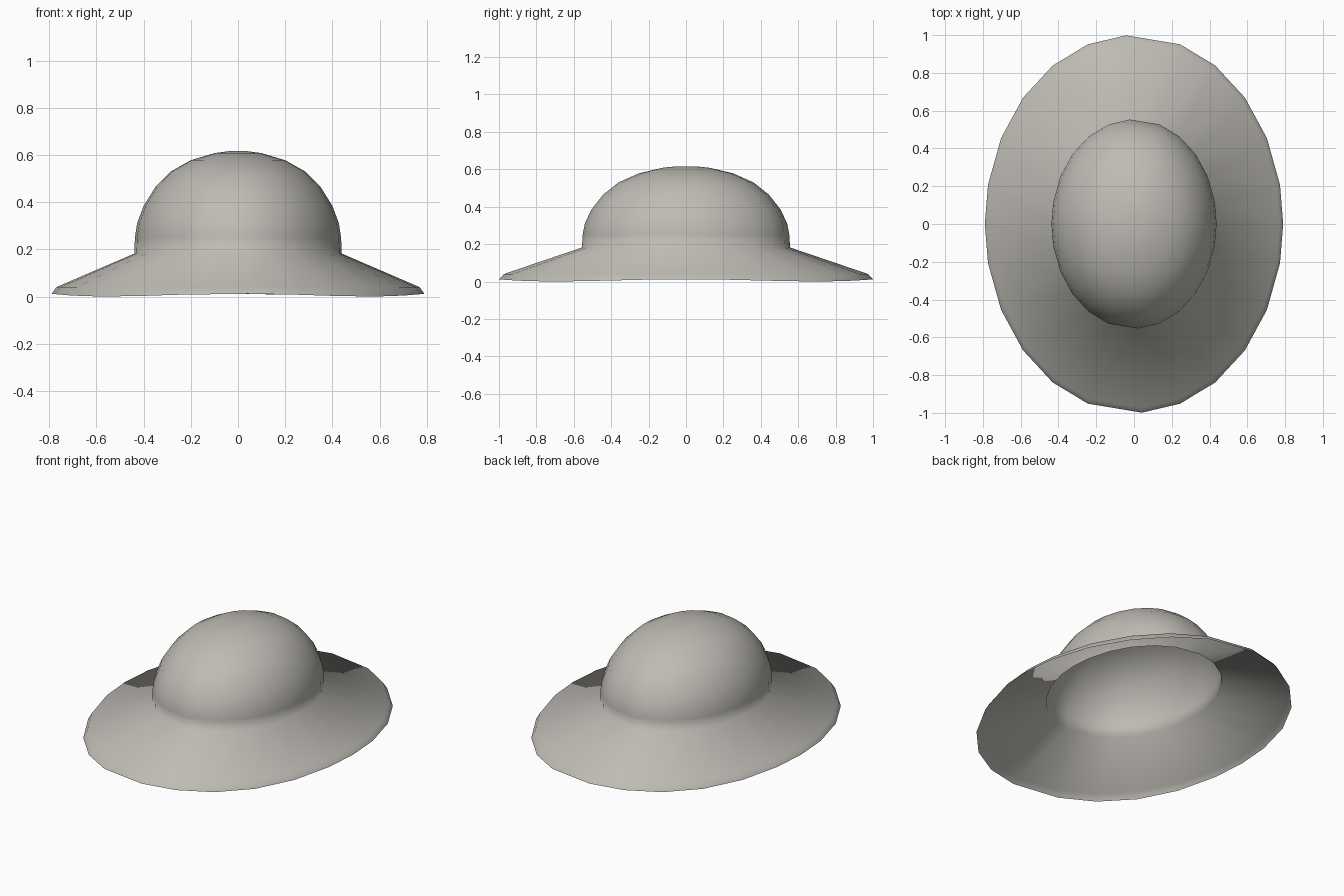
import bpy, bmesh, math

if "Cube" in bpy.data.objects:
    bpy.data.objects.remove(bpy.data.objects["Cube"])

felt = bpy.data.materials.new("warm grey felt")
felt.diffuse_color = (0.52, 0.50, 0.46, 1)
felt.use_nodes = True
felt.node_tree.nodes["Principled BSDF"].inputs["Base Color"].default_value = felt.diffuse_color

STRETCH = 1.266  # front-to-back length over width
HALF = [0, 12, 27, 42, 57, 72, 93, 108, 123, 138, 153, 168]
ANGLES = [math.radians(a + h) for h in (0, 180) for a in HALF]

# half-width and height, from the rim's lower edge up to the crown
PROFILE = [(0.79, 0.006), (0.77, 0.04), (0.44, 0.182), (0.437, 0.25),
           (0.428, 0.31), (0.40, 0.385), (0.35, 0.465), (0.285, 0.53),
           (0.20, 0.578), (0.10, 0.608), (0.04, 0.616)]

bm = bmesh.new()
rings = []
for i, (r, z) in enumerate(PROFILE):
    ring = []
    for a in ANGLES:
        # the lower edge dips slightly on the diagonals
        dz = 0.006 * math.cos(4 * a) if i == 0 else 0
        ring.append(bm.verts.new((r * math.cos(a), r * STRETCH * math.sin(a), z + dz)))
    rings.append(ring)

# rim, brim and dome as one thin sheet
n = len(ANGLES)
for low, high in zip(rings, rings[1:]):
    for k in range(n):
        m = (k + 1) % n
        bm.faces.new((low[k], low[m], high[m], high[k]))

# crown cap
tip = bm.verts.new((0, 0, 0.615))
for k in range(n):
    bm.faces.new((rings[-1][k], rings[-1][(k + 1) % n], tip))

mesh = bpy.data.meshes.new("sun_hat")
bm.to_mesh(mesh)
bm.free()
mesh.materials.append(felt)
hat = bpy.data.objects.new("sun_hat", mesh)
bpy.context.collection.objects.link(hat)
bpy.context.view_layer.objects.active = hat
hat.select_set(True)
bpy.ops.object.shade_smooth()
